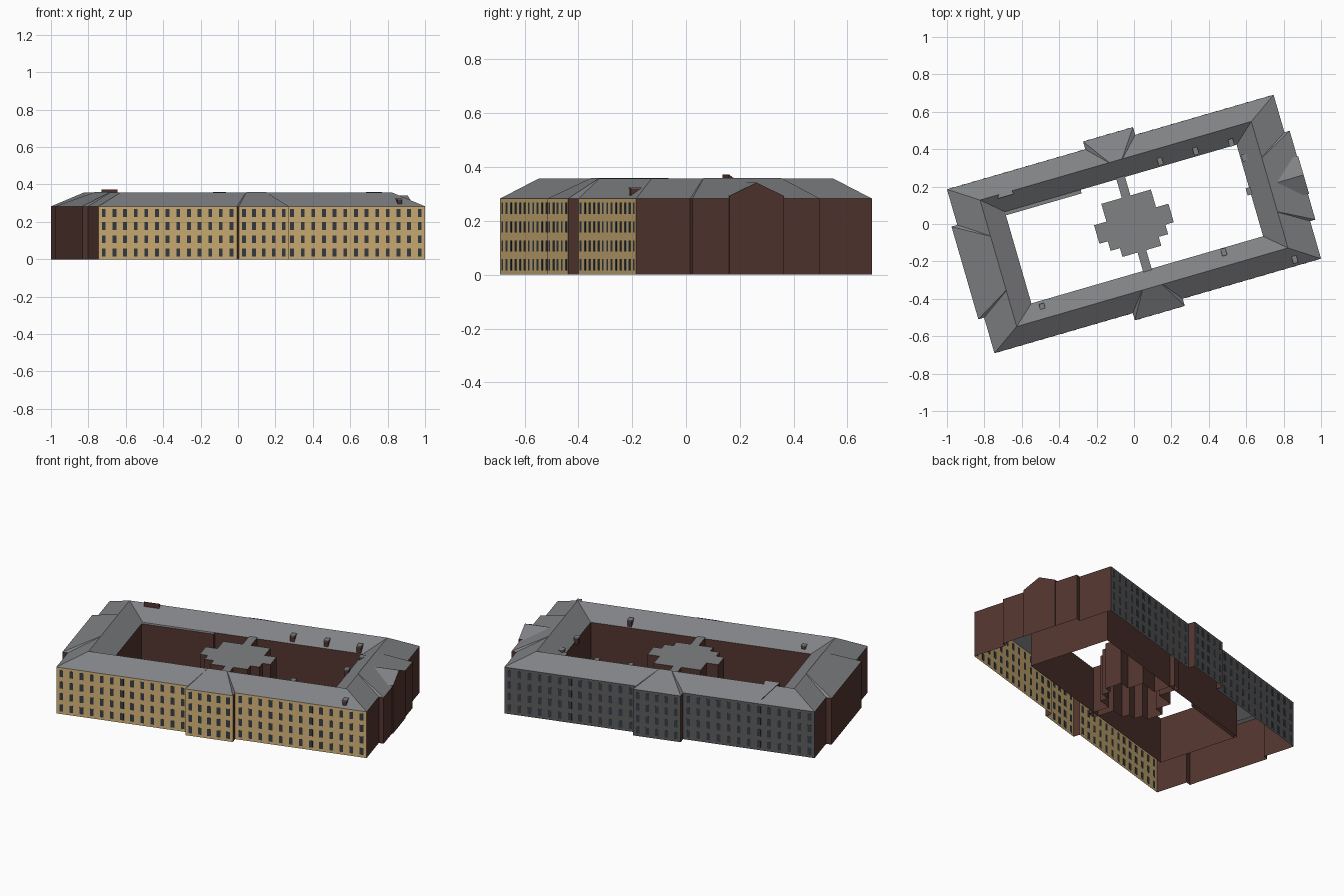
import bpy, bmesh, math
from mathutils import Matrix, Vector

if "Cube" in bpy.data.objects:
    bpy.data.objects.remove(bpy.data.objects["Cube"])

ANG = math.radians(16.15)
ROT = Matrix.Rotation(ANG, 4, 'Z')
U, V = 0.909, 0.456        # outer half sizes
RU, RV = 0.755, 0.352      # ridge half sizes
IU, IV = 0.645, 0.255      # courtyard half sizes
EAVE, RIDGE = 0.283, 0.357


def material(name, rgb):
    m = bpy.data.materials.new(name)
    m.diffuse_color = (*rgb, 1)
    m.use_nodes = True
    m.node_tree.nodes["Principled BSDF"].inputs["Base Color"].default_value = m.diffuse_color
    return m


BRICK = material("brick", (0.085, 0.036, 0.028))
ROOF = material("roof_grey", (0.215, 0.22, 0.23))
TAN = material("tan_facade", (0.66, 0.46, 0.19))
DARK = material("dark_facade", (0.105, 0.105, 0.105))
GLASS = material("window_glass", (0.036, 0.046, 0.06))


def finish(name, bm, mat):
    bm.transform(ROT)
    me = bpy.data.meshes.new(name)
    bm.to_mesh(me)
    bm.free()
    me.materials.append(mat)
    ob = bpy.data.objects.new(name, me)
    bpy.context.collection.objects.link(ob)
    return ob


def faces(name, polys, mat):
    bm = bmesh.new()
    for poly in polys:
        bm.faces.new([bm.verts.new(p) for p in poly])
    bmesh.ops.remove_doubles(bm, verts=bm.verts, dist=1e-5)
    return finish(name, bm, mat)


def wall(p, q, top=EAVE):
    return [(*p, 0), (*q, 0), (*q, top), (*p, top)]


def boxes(name, items, mat):
    """items: (centre, size) pairs"""
    bm = bmesh.new()
    for c, s in items:
        bmesh.ops.create_cube(bm, size=1, matrix=Matrix.Translation(c) @ Matrix.Diagonal((*s, 1)))
    return finish(name, bm, mat)


def rect(a, b, z):
    return [(-a, -b, z), (a, -b, z), (a, b, z), (-a, b, z)]


# side frames: (along, outward) -> plan position, running counter-clockwise
SIDES = {
    "front": lambda a, d: (a, -d),
    "right": lambda a, d: (d, a),
    "back": lambda a, d: (-a, d),
    "left": lambda a, d: (-d, -a),
}

# ring shaped gable roof
o, r, i = rect(U, V, EAVE), rect(RU, RV, RIDGE), rect(IU, IV, EAVE)
ring = []
for lo, hi in ((o, r), (r, i)):
    for k in range(4):
        n = (k + 1) % 4
        ring.append([lo[k], lo[n], hi[n], hi[k]])
faces("main_roof", ring, ROOF)

# courtyard walls
c = [p[:2] for p in reversed(i)]
faces("courtyard_walls", [wall(c[k], c[(k + 1) % 4]) for k in range(4)], BRICK)

# outer walls with one projecting bay and hipped bay roof per side
spec = {  # half length, wall distance, bay half width, bay distance, ridge distance, bay ridge half, facade
    "front": (U, V, 0.139, 0.496, RV, 0.055, TAN),
    "back": (U, V, 0.139, 0.499, RV, 0.035, DARK),
    "right": (V, U, 0.247, 0.938, RU, 0.15, BRICK),
    "left": (V, U, 0.258, 0.941, RU, 0.15, BRICK),
}
for side, (L, D, w, B, R, rw, mat) in spec.items():
    f = SIDES[side]
    pts = [(-L, D), (-w, D), (-w, B), (w, B), (w, D), (L, D)]
    plan = [f(*p) for p in pts]
    segs = [wall(plan[k], plan[k + 1]) for k in range(5)]
    faces(side + "_wall", segs[0::2], mat)
    faces(side + "_bay_returns", segs[1::2], BRICK)
    P = lambda a, d, z: (*f(a, d), z)
    b0, b1 = P(-w, B, EAVE), P(w, B, EAVE)
    t0, t1 = P(-rw, R, RIDGE + 0.002), P(rw, R, RIDGE + 0.002)
    faces(side + "_bay_roof", [[b0, b1, t1, t0],
                               [b1, P(w, R, EAVE), t1],
                               [P(-w, R, EAVE), b0, t0]], ROOF)
    # window grid on the two long sides
    if mat is not BRICK:
        wins = []
        for a0, a1, d, n in ((-L, -w, D, 13), (-w, w, B, 5), (w, L, D, 13)):
            for col in range(n):
                x, y = f(a0 + (a1 - a0) * (col + 0.5) / n, d)
                for row in range(4):
                    wins.append(((x, y, 0.037 + 0.07 * row), (0.021, 0.002, 0.042)))
        boxes(side + "_windows", wins, GLASS)

# gable on the right bay
g, h, zp, zb = 0.944, 0.105, 0.342, 0.293
faces("right_gable_wall", [[(g, -h, 0), (g, h, 0), (g, h, zb), (g, 0, zp), (g, -h, zb)],
                           wall((0.938, -h), (g, -h), zb), wall((g, h), (0.938, h), zb)], BRICK)
faces("right_gable_roof", [[(g, -h, zb), (g, 0, zp), (0.79, 0, zp), (0.9, -h, zb)],
                           [(g, 0, zp), (g, h, zb), (0.9, h, zb), (0.79, 0, zp)]], ROOF)

# stepped pavilion in the courtyard with two link corridors
upper = [(0.207, 0.053), (0.138, 0.053), (0.138, 0.152), (0.024, 0.152), (0.024, 0.285)]
lower = [(0.207, 0.05), (0.16, 0.05), (0.16, 0.103), (0.108, 0.103), (0.108, 0.152),
         (0.024, 0.152), (0.024, 0.285)]
outline = list(upper)
outline += [(-x, y) for x, y in reversed(upper)]
outline += [(-x, -y) for x, y in lower]
outline += [(x, -y) for x, y in reversed(lower)]
N = len(outline)
faces("pavilion_walls", [wall(outline[k], outline[(k + 1) % N], 0.288) for k in range(N)], BRICK)
faces("pavilion_roof", [[(x, y, 0.288) for x, y in outline]], ROOF)

# shallow addition along the courtyard side of the back wing
a = [(-IU, 0.235), (-0.223, 0.235), (-0.223, IV)]
faces("courtyard_addition_walls", [wall(a[0], a[1]), wall(a[1], a[2])], BRICK)
faces("courtyard_addition_roof",
      [[(*a[0], EAVE), (*a[1], EAVE), (*a[2], EAVE), (-IU, IV, EAVE)]], ROOF)

# small roof dormers: brick body with a grey lid, placed by world plan position
spots = [(-0.49, -0.445, 0.315), (0.48, -0.15, 0.325), (0.86, -0.19, 0.322), (0.14, 0.335, 0.325),
         (0.33, 0.39, 0.325), (0.52, 0.435, 0.325), (0.59, 0.355, 0.305), (0.615, 0.175, 0.305)]
body, lid = [], []
for x, y, z in spots:
    p = ROT.inverted() @ Vector((x, y, 0))
    body.append(((p.x, p.y, z - 0.02), (0.024, 0.036, 0.036)))
    lid.append(((p.x, p.y, z), (0.027, 0.04, 0.005)))
boxes("dormer_bodies", body, BRICK)
boxes("dormer_lids", lid, ROOF)

# wedge shaped dormer near the back left corner, brick face towards the courtyard
x0, x1, yf, zt = -0.664, -0.574, 0.333, 0.372
tail = (-0.588, 0.438, 0.3)
faces("corner_dormer_wall", [[(x0, yf, 0.33), (x1, yf, 0.33), (x1, yf, zt), (x0, yf, zt)],
                             [(x1, yf, 0.33), tail, (x1, yf, zt)],
                             [tail, (x0, yf, 0.33), (x0, yf, zt)]], BRICK)
faces("corner_dormer_roof", [[(x0, yf, zt), (x1, yf, zt), tail]], ROOF)
